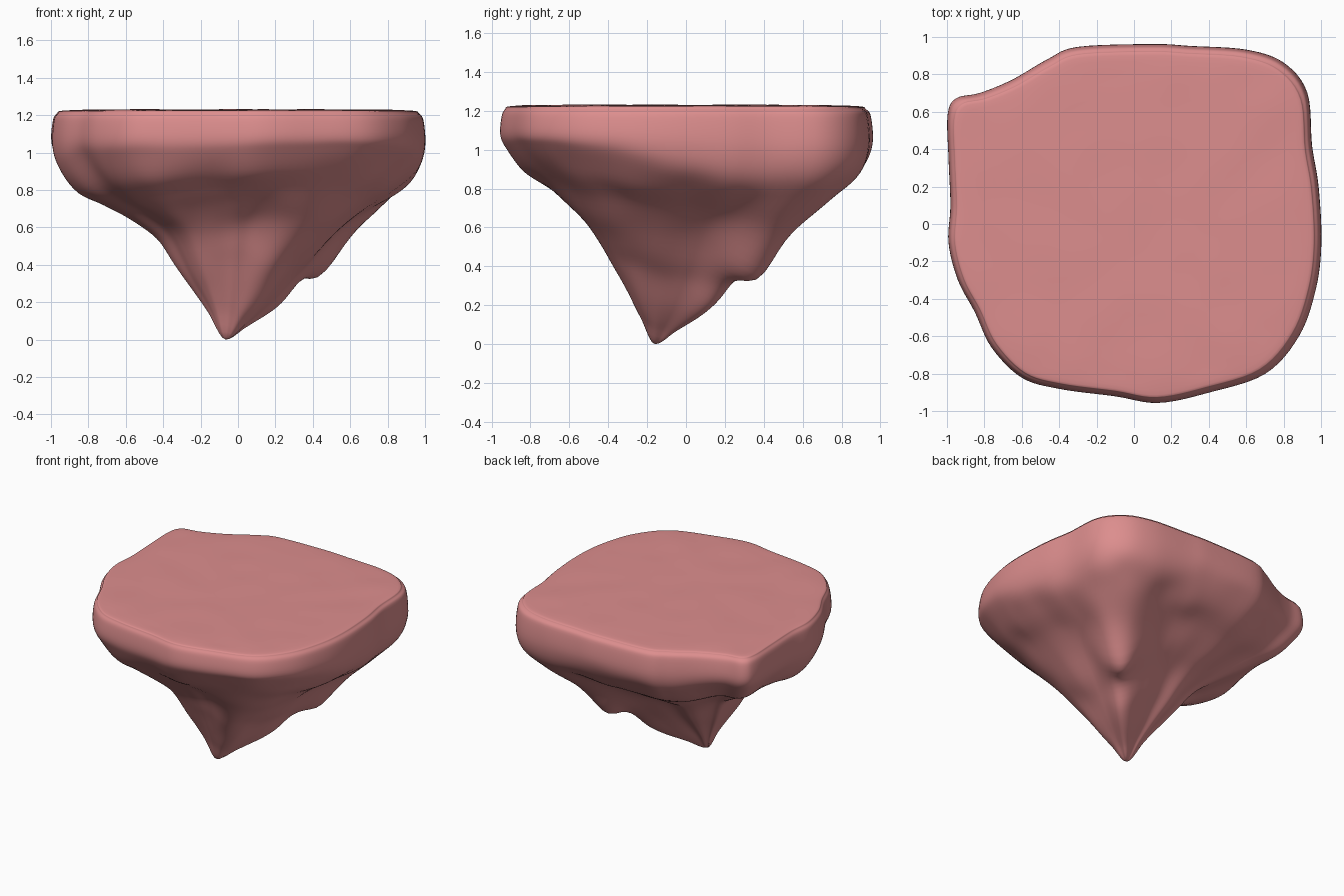
import bpy, bmesh, math
from mathutils import Vector, noise

if "Cube" in bpy.data.objects:
    bpy.data.objects.remove(bpy.data.objects["Cube"])

# Rim outline seen from above, counter-clockwise
OUTLINE = [(1, -.1), (.985, .2), (.95, .42), (.925, .7), (.8, .86), (.6, .93), (.3, .95),
           (.1, .96), (-.3, .945), (-.46, .88), (-.65, .77), (-.82, .7), (-.95, .67),
           (-.995, .58), (-.99, .35), (-.98, .1), (-.99, -.1), (-.94, -.3), (-.85, -.47),
           (-.76, -.66), (-.6, -.82), (-.4, -.88), (-.1, -.92), (.13, -.955), (.4, -.9),
           (.7, -.8), (.88, -.6), (.97, -.35)]
TIP = Vector((-.065, -.16))

# Underside heights at these fractions of the radius, one row per 22.5 degrees
FRACTIONS = [.1, .2, .3, .4, .55, .7, .85, .96]
HEIGHTS = [
    [.09, .20, .32, .43, .58, .71, .82, .93],
    [.08, .17, .27, .38, .54, .67, .77, .87],
    [.06, .12, .20, .31, .40, .57, .73, .86],
    [.09, .18, .30, .42, .57, .69, .79, .90],
    [.13, .25, .38, .49, .61, .71, .80, .92],
    [.13, .25, .37, .48, .60, .70, .79, .92],
    [.15, .29, .43, .55, .66, .76, .85, .97],
    [.15, .29, .44, .56, .66, .74, .82, .95],
    [.14, .27, .41, .54, .64, .71, .78, .92],
    [.15, .29, .44, .56, .66, .74, .83, .97],
    [.16, .31, .45, .56, .66, .75, .85, .98],
    [.16, .31, .45, .57, .69, .78, .87, .99],
    [.16, .31, .46, .59, .71, .80, .89, 1.0],
    [.15, .30, .46, .60, .72, .81, .90, 1.01],
    [.13, .26, .38, .50, .65, .77, .90, 1.02],
    [.11, .22, .34, .46, .61, .75, .87, .99]]


def spline(a, b, c, d, u):
    return .5 * (2 * b + (c - a) * u + (2 * a - 5 * b + 4 * c - d) * u * u
                 + (3 * b - a - 3 * c + d) * u ** 3)


def underside(angle):
    f = (angle / (2 * math.pi) % 1) * 16
    i, u = int(f), f % 1
    rows = [HEIGHTS[(i + k) % 16] for k in (-1, 0, 1, 2)]
    return [spline(*col, u) for col in zip(*rows)]


def section(angle):
    """Radial section from the bottom tip, round the rim, to the top centre."""
    low = underside(angle)
    pts = [(0, 0)] + list(zip(FRACTIONS, low))
    pts += [(1, low[-1] * .5 + .57), (.993, 1.165), (.97, 1.208), (.92, 1.225),
            (.6, 1.23), (.3, 1.23), (0, 1.23)]
    p = [Vector(q) for q in pts]
    p = [Vector((-p[1].x, p[1].y))] + p + [Vector((-.3, 1.23))]
    return [spline(*p[i - 1:i + 3], k / 5) for i in range(1, len(p) - 2) for k in range(5)]


# Rock island: lofted rings around the bottom tip
bm = bmesh.new()
n = len(OUTLINE)
rim = [spline(*[Vector(OUTLINE[(i + k) % n]) for k in (-1, 0, 1, 2)], s / 6)
       for i in range(n) for s in range(6)]
columns = []
for edge in rim:
    arm = edge - TIP
    col = []
    for t, z in section(math.atan2(arm.y, arm.x))[1:]:
        xy = TIP + arm * t
        if z < 1.15:
            # hanging secondary knob and gentle lumps
            d2 = (xy - Vector((.39, .37))).length_squared
            z -= .06 * math.exp(-d2 / .008) * (z < .8)
            fade = min(1, t * 3) * min(1, (1.15 - z) * 4)
            z += .02 * fade * noise.noise(Vector((xy.x, xy.y, z)) * 4)
        elif t < .9:
            z += .004 * noise.noise(Vector((xy.x, xy.y, 3)) * 4)
        col.append(bm.verts.new((xy.x, xy.y, z)))
    columns.append(col)
bottom = bm.verts.new((TIP.x, TIP.y, 0))
top = bm.verts.new((TIP.x, TIP.y, 1.23))
for a, b in zip(columns, columns[1:] + columns[:1]):
    bm.faces.new((bottom, b[0], a[0]))
    for j in range(len(a) - 1):
        bm.faces.new((a[j], b[j], b[j + 1], a[j + 1]))
    bm.faces.new((a[-1], b[-1], top))
bmesh.ops.recalc_face_normals(bm, faces=bm.faces)
for f in bm.faces:
    f.smooth = True
mesh = bpy.data.meshes.new("rock_island")
bm.to_mesh(mesh)
bm.free()
island = bpy.data.objects.new("rock_island", mesh)
bpy.context.collection.objects.link(island)

# Reddish stone colour
mat = bpy.data.materials.new("red_stone")
mat.diffuse_color = (.72, .27, .27, 1)
mat.use_nodes = True
mat.node_tree.nodes["Principled BSDF"].inputs["Base Color"].default_value = mat.diffuse_color
mesh.materials.append(mat)
